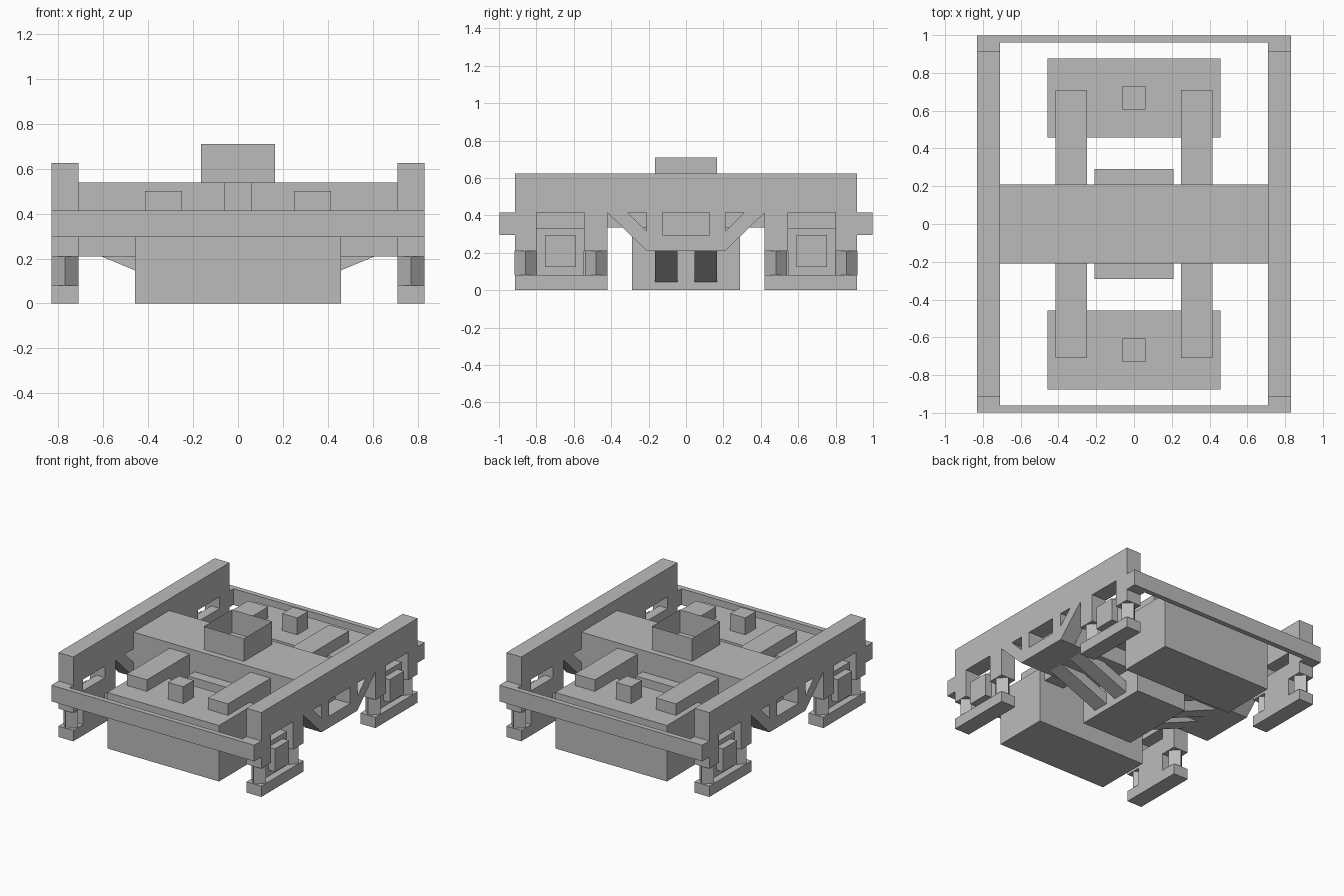
import bpy, bmesh

if "Cube" in bpy.data.objects:
    bpy.data.objects.remove(bpy.data.objects["Cube"])

grey = bpy.data.materials.new("plain grey")
grey.use_nodes = True
grey.diffuse_color = (0.5, 0.5, 0.5, 1)
grey.node_tree.nodes["Principled BSDF"].inputs["Base Color"].default_value = (0.5, 0.5, 0.5, 1)


def finish(name, bm):
    bmesh.ops.recalc_face_normals(bm, faces=bm.faces)
    mesh = bpy.data.meshes.new(name)
    bm.to_mesh(mesh)
    bm.free()
    mesh.materials.append(grey)
    obj = bpy.data.objects.new(name, mesh)
    bpy.context.collection.objects.link(obj)
    return obj


def extrude(name, points, offset):
    """Closed prism: a planar polygon swept along an offset."""
    bm = bmesh.new()
    face = bm.faces.new([bm.verts.new(p) for p in points])
    swept = bmesh.ops.extrude_face_region(bm, geom=[face], use_keep_orig=True)
    moved = [v for v in swept["geom"] if isinstance(v, bmesh.types.BMVert)]
    bmesh.ops.translate(bm, verts=moved, vec=offset)
    return finish(name, bm)


def box(name, x, y, z):
    x, y, z = sorted(x), sorted(y), sorted(z)
    pts = [(x[0], y[0], z[0]), (x[1], y[0], z[0]), (x[1], y[1], z[0]), (x[0], y[1], z[0])]
    return extrude(name, pts, (0, 0, z[1] - z[0]))


def cut(target, profile, s):
    """Cut a side opening with a (y, z) outline through a frame."""
    cutter = extrude("opening_cutter", [(s * 0.6, y, z) for y, z in profile], (s * 0.4, 0, 0))
    cutter.hide_render = True
    cutter.hide_viewport = True
    mod = target.modifiers.new("opening", "BOOLEAN")
    mod.object = cutter
    mod.solver = 'EXACT'


IN, OUT = 0.71, 0.832

# Half outline of a side frame, from the axle end to the truss bottom
half = [(0.915, 0.625), (0.915, 0.21), (0.80, 0.21), (0.80, 0.415), (0.545, 0.415),
        (0.545, 0.21), (0.42, 0.21), (0.42, 0.415), (0.21, 0.21)]
outline = half + [(-y, z) for y, z in reversed(half)]

for s, side in ((1, "left"), (-1, "right")):
    # Side frame with truss openings
    frame = extrude(f"{side}_side_frame", [(s * IN, y, z) for y, z in outline],
                    (s * (OUT - IN), 0, 0))
    cut(frame, [(-0.125, 0.295), (0.125, 0.295), (0.125, 0.415), (-0.125, 0.415)], s)
    for e in (1, -1):
        cut(frame, [(e * 0.31, 0.415), (e * 0.21, 0.415), (e * 0.21, 0.315)], s)

    for e, end in ((1, "rear"), (-1, "front")):
        tag = f"{end}_{side}"
        # Shoe, spring posts and axle box
        box(f"{tag}_shoe", (s * IN, s * OUT), (e * 0.42, e * 0.915), (0, 0.08))
        for n, y in enumerate((0.48, 0.858)):
            r, cx, cy = 0.06, s * 0.771, e * y
            ring = [(cx + r, cy, 0.08), (cx, cy + r, 0.08), (cx - r, cy, 0.08), (cx, cy - r, 0.08)]
            extrude(f"{tag}_spring_post_{n + 1}", ring, (0, 0, 0.13))
        box(f"{tag}_axle_box", (s * IN, s * 0.78), (e * 0.545, e * 0.80), (0.08, 0.33))
        box(f"{tag}_axle_cover", (s * 0.77, s * OUT), (e * 0.59, e * 0.755), (0.125, 0.295))
        # End lug and long beam over the motor
        box(f"{tag}_end_lug", (s * IN, s * OUT), (e * 0.915, e * 0.998), (0.295, 0.415))
        box(f"{tag}_motor_beam", (s * 0.25, s * 0.415), (e * 0.2, e * 0.71), (0.335, 0.50))

    # Sloping struts under the bolster
    for e, end in ((1, "rear"), (-1, "front")):
        strut = [(0.2, 0.04), (0.61, 0.21), (0.58, 0.28), (0.2, 0.125)]
        extrude(f"{end}_{side}_strut", [(s * x, e * 0.045, z) for x, z in strut],
                (0, e * 0.12, 0))

for e, end in ((1, "rear"), (-1, "front")):
    # Motor housing, its cap block and the end bar
    box(f"{end}_motor", (-0.458, 0.458), (e * 0.457, e * 0.877), (0, 0.415))
    box(f"{end}_motor_cap", (-0.062, 0.062), (e * 0.605, e * 0.73), (0.41, 0.54))
    box(f"{end}_end_bar", (-IN, IN), (e * 0.96, e * 0.998), (0.295, 0.415))

# Cross bolster and the gearbox beneath it
box("bolster", (-IN, IN), (-0.21, 0.21), (0.21, 0.54))
box("centre_gearbox", (-0.21, 0.21), (-0.29, 0.29), (0, 0.38))

# Open square collar with sheet walls
bm = bmesh.new()
bmesh.ops.create_cube(bm, size=0.33)
bmesh.ops.scale(bm, verts=bm.verts, vec=(1, 1, 0.17 / 0.33))
bmesh.ops.translate(bm, verts=bm.verts, vec=(0, 0, 0.625))
bmesh.ops.delete(bm, geom=[f for f in bm.faces if abs(f.normal.z) > 0.5], context='FACES_ONLY')
finish("pivot_collar", bm)
